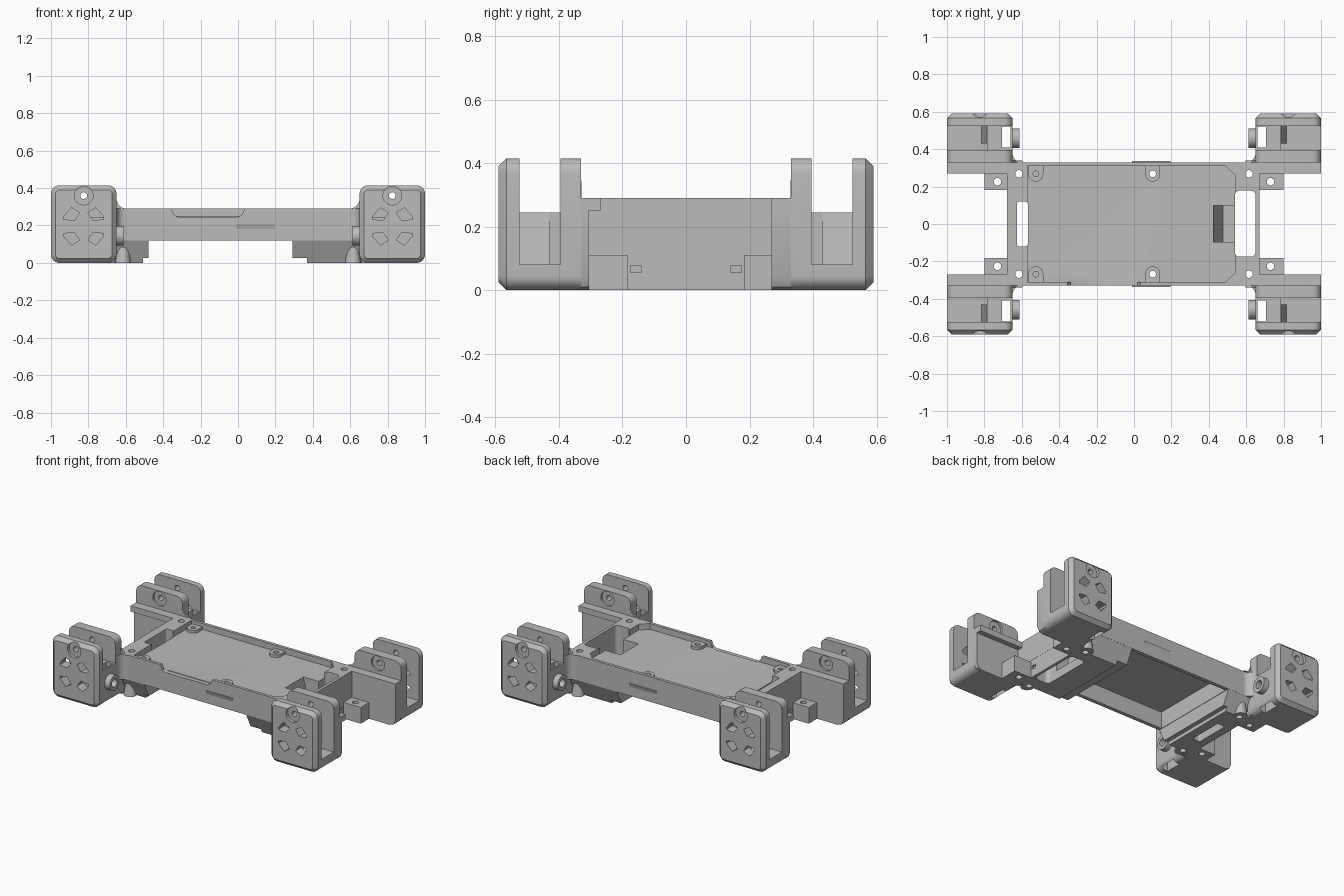
import bpy, bmesh, math
from mathutils import Matrix

cube = bpy.data.objects.get("Cube")
if cube:
    bpy.data.objects.remove(cube, do_unlink=True)

grey = bpy.data.materials.new("plain grey")
grey.use_nodes = True
colour = (0.5, 0.5, 0.5, 1)
grey.diffuse_color = colour
grey.node_tree.nodes["Principled BSDF"].inputs["Base Color"].default_value = colour


def add(name, bm):
    bmesh.ops.recalc_face_normals(bm, faces=bm.faces)
    mesh = bpy.data.meshes.new(name)
    bm.to_mesh(mesh)
    bm.free()
    mesh.materials.append(grey)
    ob = bpy.data.objects.new(name, mesh)
    bpy.context.collection.objects.link(ob)
    return ob


def prism(name, pts, axis, lo, hi, chamfer=0):
    """Extrude a 2D outline along an axis, optionally chamfering its far end."""
    def place(p, d):
        return {"x": (d, *p), "y": (p[0], d, p[1]), "z": (*p, d)}[axis]
    bm = bmesh.new()
    a = [bm.verts.new(place(p, lo)) for p in pts]
    b = [bm.verts.new(place(p, hi)) for p in pts]
    n = len(pts)
    bm.faces.new(a)
    far = bm.faces.new(b)
    for i in range(n):
        bm.faces.new((a[i], a[(i + 1) % n], b[(i + 1) % n], b[i]))
    bmesh.ops.recalc_face_normals(bm, faces=bm.faces)
    if chamfer:
        bmesh.ops.bevel(bm, geom=list(far.edges), offset=chamfer, segments=1, affect="EDGES")
    return add(name, bm)


def rect(x0, x1, y0, y1):
    return [(x0, y0), (x1, y0), (x1, y1), (x0, y1)]


def arc(cx, cy, r, start, end, n):
    angles = [math.radians(start + (end - start) * i / n) for i in range(n + 1)]
    return [(cx + r * math.cos(t), cy + r * math.sin(t)) for t in angles]


def round_rect(x0, x1, y0, y1, r):
    corners = [(x1 - r, y1 - r), (x0 + r, y1 - r), (x0 + r, y0 + r), (x1 - r, y0 + r)]
    return [p for i, (x, y) in enumerate(corners) for p in arc(x, y, r, 90 * i, 90 * i + 90, 6)]


def box(name, x0, x1, y0, y1, z0, z1):
    return prism(name, rect(x0, x1, y0, y1), "z", z0, z1)


def rod(name, axis, u, v, r, lo, hi):
    return prism(name, arc(u, v, r, 0, 345, 23), axis, lo, hi)


def combine(ob, other, operation="DIFFERENCE"):
    mod = ob.modifiers.new("shape", "BOOLEAN")
    mod.operation, mod.object, mod.solver = operation, other, "EXACT"
    bpy.context.view_layer.objects.active = ob
    bpy.ops.object.modifier_apply(modifier=mod.name)
    bpy.data.objects.remove(other, do_unlink=True)


def corners(ob, name, signs=((1, 1), (-1, 1), (1, -1), (-1, -1))):
    """Mirror a part built at the back left to the given corners."""
    for sx, sy in signs:
        mesh = ob.data.copy()
        mesh.transform(Matrix.Diagonal((sx, sy, 1, 1)))
        if sx * sy < 0:
            mesh.flip_normals()
        label = ("back" if sy > 0 else "front") + ("_left" if sx > 0 else "_right")
        twin = bpy.data.objects.new(f"{name}_{label}", mesh)
        bpy.context.collection.objects.link(twin)
    bpy.data.objects.remove(ob, do_unlink=True)


# chassis: rails, floor and hollow underside
chassis = box("chassis", -0.68, 0.67, -0.33, 0.33, 0.12, 0.29)
combine(chassis, box("cavity", -0.475, 0.29, -0.305, 0.305, 0, 0.235))
tray = [(-0.57, -0.31), (0.49, -0.31), (0.54, -0.26), (0.54, 0.26), (0.49, 0.31), (-0.57, 0.31)]
combine(chassis, prism("tray", tray, "z", 0.25, 0.4))

# tapered end blocks under the chassis
taper = [(-0.27, 0), (0.27, 0), (0.329, 0.12), (0.329, 0.2), (-0.329, 0.2), (-0.329, 0.12)]
for x0, x1 in ((-0.679, -0.478), (0.292, 0.669)):
    combine(chassis, prism("end_block", taper, "x", x0, x1), "UNION")

# screw posts and tray bosses
for sy in (-1, 1):
    for sx in (-1, 1):
        bm = bmesh.new()
        bmesh.ops.create_cone(bm, cap_ends=True, segments=20, radius1=0.042, radius2=0.022,
                              depth=0.13, matrix=Matrix.Translation((sx * 0.615, sy * 0.283, 0.065)))
        combine(chassis, add("screw_post", bm), "UNION")
    for x in (-0.525, 0.1):
        outline = [(x + 0.04, 0.315)] + arc(x, 0.266, 0.04, 0, -180, 12) + [(x - 0.04, 0.315)]
        boss = prism("boss", [(u, sy * v) for u, v in outline], "z", 0.24, 0.268)
        combine(chassis, boss, "UNION")

# openings through the chassis
combine(chassis, prism("slot", round_rect(-0.625, -0.568, -0.12, 0.12, 0.012), "z", -0.1, 0.4))
combine(chassis, prism("opening", round_rect(0.539, 0.65, -0.175, 0.178, 0.025), "z", -0.1, 0.4))
scoop = [(0.423, 0.3), (0.425, 0.24), (0.475, 0.06), (0.6, 0.06), (0.6, 0.3)]
combine(chassis, prism("scoop", scoop, "y", -0.095, 0.1))
combine(chassis, box("left_lip", 0.25, 0.37, -0.4, 0.4, -0.1, 0.025))
combine(chassis, box("right_lip", -0.507, -0.4, -0.4, 0.4, -0.1, 0.025))
notch = [(-0.36, 0.3), (-0.34, 0.255), (-0.32, 0.246), (0, 0.246), (0.02, 0.255), (0.04, 0.3)]
combine(chassis, prism("rim_notch", notch, "y", -0.4, -0.3))
for sy in (-1, 1):
    for x, r, low in ((-0.615, 0.02, -0.1), (0.615, 0.02, -0.1), (0.1, 0.018, -0.1), (-0.525, 0.015, 0.255)):
        combine(chassis, rod("screw_hole", "z", x, sy * 0.268, r, low, 0.4))
    for x in (-0.68, 0.67):
        y = sy * 0.158
        combine(chassis, box("end_socket", x - 0.012, x + 0.012, y - 0.017, y + 0.017, 0.055, 0.078))

# side ridges
for sy, label in ((-1, "front"), (1, "back")):
    prism(f"side_ridge_{label}", [(sy * 0.325, 0.165), (sy * 0.337, 0.207), (sy * 0.325, 0.207)],
          "x", -0.01, 0.195)

# motor pod: two rounded plates around an open gap
pod = prism("pod", round_rect(0.65, 1, 0, 0.415, 0.045), "y", 0.33, 0.59, 0.024)
combine(pod, box("gap_top", 0.5, 1.1, 0.395, 0.525, 0.245, 0.5))
combine(pod, box("gap_end", 0.785, 1.1, 0.395, 0.525, 0.08, 0.3))
combine(pod, box("floor_hole", 0.66, 0.707, 0.41, 0.522, -0.1, 0.3))
combine(pod, rod("shaft_hole", "y", 0.825, 0.36, 0.018, 0.2, 0.7))
combine(pod, rod("outer_recess", "y", 0.825, 0.36, 0.05, 0.57, 0.7))
combine(pod, rod("inner_recess", "y", 0.825, 0.36, 0.05, 0.2, 0.345))
kite = [(0.064, 0.1), (0.022, 0.073), (0.05, 0.032), (0.107, 0.038), (0.105, 0.055)]
for sx in (-1, 1):
    for sz in (-1, 1):
        pts = [(0.825 + sx * u, 0.195 + sz * v) for u, v in kite]
        combine(pod, prism("vent", pts, "y", 0.524, 0.7))
combine(pod, rod("axle_hole", "x", 0.458, 0.145, 0.028, 0.5, 0.68))
corners(pod, "pod")
corners(prism("ramp", [(0.78, 0.075), (0.815, 0.075), (0.785, 0.245), (0.78, 0.245)], "y", 0.43, 0.527),
        "gap_ramp")

# ledges joining the pods to the chassis: one diagonal pair solid, the other an overhanging lip
ledge_profile = [(0.65, 0.04), (0.665, 0.01), (0.695, 0), (0.955, 0), (0.985, 0.01),
                 (1, 0.04), (1, 0.29), (0.65, 0.29)]
corners(prism("ledge", ledge_profile, "y", 0.27, 0.335), "ledge", ((1, 1), (-1, -1)))
lipped = prism("ledge", ledge_profile, "y", 0.27, 0.335)
combine(lipped, box("undercut", 0.6, 1.1, 0.2, 0.305, -0.1, 0.25))
corners(lipped, "lipped_ledge", ((-1, 1), (1, -1)))

# curved fillets between pod and chassis
plan = [(0.655, 0.325)] + arc(0.6, 0.38, 0.05, -90, 0, 6) + [(0.655, 0.38)]
corners(prism("fillet", plan, "z", 0.12, 0.29), "corner_fillet")
rise = [(0.665, 0.28)] + arc(0.595, 0.345, 0.055, -90, 0, 6) + [(0.665, 0.345)]
corners(prism("web", rise, "y", 0.329, 0.34), "rising_fillet")

# hollow axle collar on the inner side of each pod
collar = rod("collar", "x", 0.458, 0.145, 0.052, 0.612, 0.655)
combine(collar, rod("collar_bore", "x", 0.458, 0.145, 0.028, 0.5, 0.7))
corners(collar, "axle_collar")

# mounting tabs
tab = box("tab", 0.66, 0.8, 0.182, 0.31, 0, 0.11)
combine(tab, rod("tab_hole", "z", 0.73, 0.226, 0.02, -0.1, 0.3))
corners(tab, "mounting_tab")

# smooth the curved parts while keeping edges crisp
for ob in bpy.context.view_layer.objects:
    ob.select_set(ob.type == "MESH")
bpy.context.view_layer.objects.active = chassis
bpy.ops.object.shade_smooth_by_angle(angle=math.radians(30))
